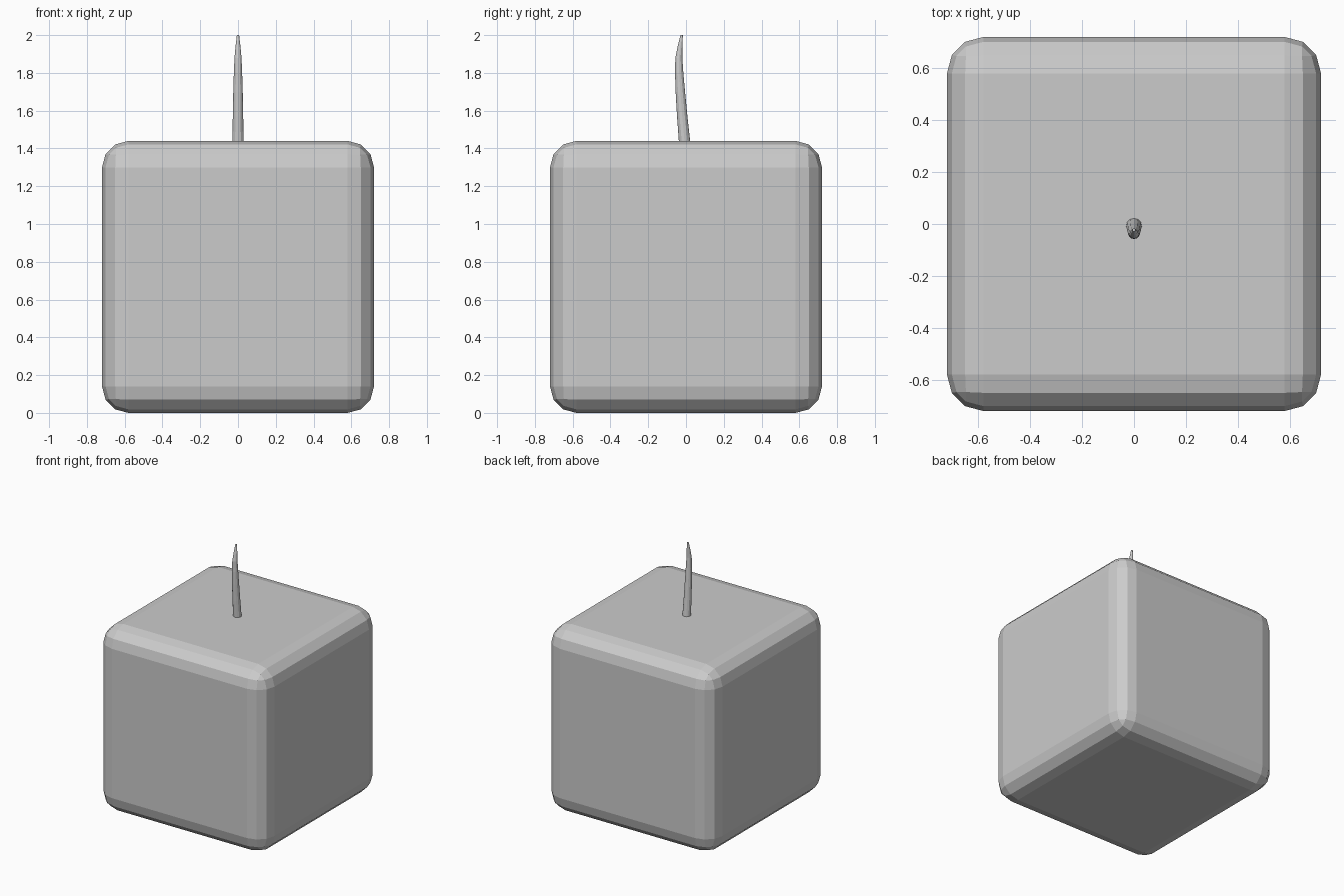
import bpy, bmesh, math

if "Cube" in bpy.data.objects:
    bpy.data.objects.remove(bpy.data.objects["Cube"])

# Rounded wax block: a cube with three-segment bevelled edges
bpy.ops.mesh.primitive_cube_add(size=1.44, location=(0, 0, 0.72))
block = bpy.context.object
block.name = "wax_block"
bevel = block.modifiers.new("rounded_edges", 'BEVEL')
bevel.width = 0.14
bevel.segments = 3

# Wick: tapering, slightly bent rod lofted through rings (z, centre y, radius)
rings = [(1.40, -0.004, 0.031), (1.44, -0.008, 0.030), (1.57, -0.020, 0.0275),
         (1.70, -0.030, 0.025), (1.80, -0.036, 0.022), (1.88, -0.038, 0.0185),
         (1.94, -0.031, 0.013), (2.00, -0.023, 0.006)]
SIDES = 12
bm = bmesh.new()
loops = []
for z, cy, r in rings:
    loops.append([bm.verts.new((r * math.cos(a), cy + r * math.sin(a), z))
                  for a in (math.tau * i / SIDES for i in range(SIDES))])
for low, high in zip(loops, loops[1:]):
    for i in range(SIDES):
        j = (i + 1) % SIDES
        bm.faces.new((low[i], low[j], high[j], high[i]))
bm.faces.new(loops[0][::-1])
bm.faces.new(loops[-1])
mesh = bpy.data.meshes.new("wick")
bm.to_mesh(mesh)
bm.free()
wick = bpy.data.objects.new("wick", mesh)
bpy.context.collection.objects.link(wick)
